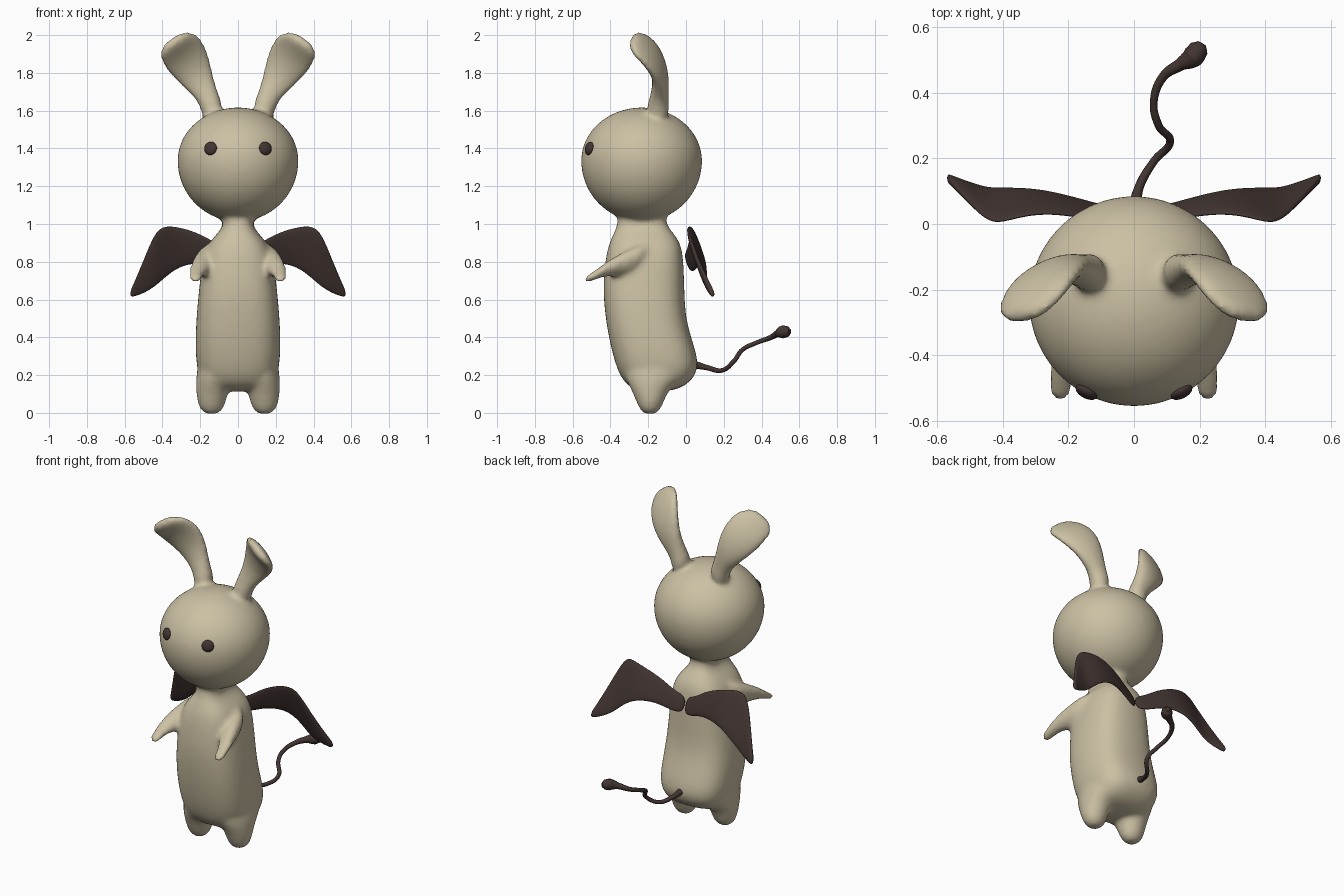
import bpy, bmesh, math
from mathutils import Vector, Matrix

cube = bpy.data.objects.get("Cube")
if cube:
    bpy.data.objects.remove(cube, do_unlink=True)


def material(name, rgb):
    m = bpy.data.materials.new(name)
    m.use_nodes = True
    m.diffuse_color = (*rgb, 1)
    m.node_tree.nodes["Principled BSDF"].inputs["Base Color"].default_value = (*rgb, 1)
    return m


cream = material("cream", (0.60, 0.53, 0.37))
dark_brown = material("dark brown", (0.055, 0.036, 0.032))


def loft(bm, sections, power=2.0, segments=16):
    """Skin closed superellipse sections given as (centre, half axis, half axis)."""
    rings = []
    for c, u, v in sections:
        ring = []
        for i in range(segments):
            a = math.tau * i / segments
            ca, sa = math.cos(a), math.sin(a)
            p = Vector(c)
            p += Vector(u) * math.copysign(abs(ca) ** (2 / power), ca)
            p += Vector(v) * math.copysign(abs(sa) ** (2 / power), sa)
            ring.append(bm.verts.new(p))
        rings.append(ring)
    for a, b in zip(rings, rings[1:]):
        for i in range(segments):
            j = (i + 1) % segments
            bm.faces.new((a[i], a[j], b[j], b[i]))
    bm.faces.new(rings[0][::-1])
    bm.faces.new(rings[-1])


def finish(bm, name, mat):
    bmesh.ops.recalc_face_normals(bm, faces=bm.faces)
    mesh = bpy.data.meshes.new(name)
    for f in bm.faces:
        f.smooth = True
    bm.to_mesh(mesh)
    bm.free()
    mesh.materials.append(mat)
    ob = bpy.data.objects.new(name, mesh)
    bpy.context.collection.objects.link(ob)
    return ob


# Skin: torso, head, legs, arms and ears fused into one soft surface
bm = bmesh.new()

# Torso rings: height, half width, front, back
torso = [(1.08, .10, -.36, -.10), (1.0, .075, -.365, -.105), (.96, .10, -.38, -.07),
         (.9, .16, -.41, -.025), (.82, .19, -.43, -.01), (.66, .21, -.445, -.005),
         (.5, .225, -.43, .0), (.36, .23, -.405, .045), (.25, .225, -.375, .075),
         (.17, .20, -.34, .04), (.11, .16, -.27, -.06)]
loft(bm, [((0, (f + b) / 2, z), (w, 0, 0), (0, (b - f) / 2, 0)) for z, w, f, b in torso], 2.7)

# Head: ball with a flattened crown
head = bmesh.ops.create_uvsphere(bm, u_segments=32, v_segments=20, radius=.323)
for v in head["verts"]:
    if v.co.z > 0:
        v.co.z *= .875
    v.co += Vector((0, -.235, 1.335))

# Legs: height, x, y, half width, half depth
leg = [(.32, .11, -.15, .09, .17), (.2, .125, -.165, .1, .17), (.13, .135, -.19, .09, .105),
       (.06, .14, -.19, .078, .075), (.015, .14, -.19, .062, .055), (-.008, .14, -.19, .03, .03)]
# Arms: centre, half width, half height
arm = [((.12, -.2, .82), .08, .12), ((.165, -.32, .80), .07, .085), ((.21, -.42, .77), .045, .055),
       ((.225, -.49, .725), .038, .036), ((.225, -.54, .705), .03, .024)]
# Ears: centre, half width, half thickness
ear = [((.125, -.15, 1.56), .075, .075), ((.15, -.145, 1.66), .055, .05),
       ((.2, -.13, 1.75), .083, .045), ((.245, -.145, 1.83), .115, .042),
       ((.29, -.19, 1.905), .13, .038), ((.325, -.25, 1.95), .115, .034),
       ((.35, -.295, 1.975), .07, .025)]
for s in (1, -1):
    loft(bm, [((s * x, y, z), (w, 0, 0), (0, d, 0)) for z, x, y, w, d in leg])
    loft(bm, [((s * c[0], c[1], c[2]), (w, 0, 0), (0, h * .4, h * .9)) for c, w, h in arm])
    sections = []
    for i, (c, w, t) in enumerate(ear):
        along = Vector(ear[min(i + 1, len(ear) - 1)][0]) - Vector(ear[max(i - 1, 0)][0])
        across = Vector((.8, -.1, -.6)).normalized()
        normal = along.cross(across).normalized() * t
        across *= w
        sections.append(((s * c[0], c[1], c[2]), (s * across.x, across.y, across.z),
                         (s * normal.x, normal.y, normal.z)))
    loft(bm, sections)

skin = finish(bm, "body", cream)
skin.modifiers.new("round", "SUBSURF").levels = 2
skin.modifiers["round"].render_levels = 2
fuse = skin.modifiers.new("fuse", "REMESH")
fuse.mode = "VOXEL"
fuse.voxel_size = .014
fuse.use_smooth_shade = True
soften = skin.modifiers.new("soften", "SMOOTH")
soften.factor = .5
soften.iterations = 9

# Wings: span, top, bottom, backward offset
wing = [(0, .84, .74, -.06), (.08, .87, .755, -.03), (.15, .925, .785, .0), (.25, .97, .79, .03),
        (.33, .99, .76, .03), (.40, .995, .70, .01), (.445, .95, .66, -.005),
        (.5, .81, .63, .0), (.55, .69, .615, .01), (.57, .645, .615, .015)]
for s, side in ((1, "left"), (-1, "right")):
    bm = bmesh.new()
    sections = []
    for x, top, bottom, back in wing:
        h, z = (top - bottom) / 2, (top + bottom) / 2
        y = (.98 - z) * .36 + back
        sections.append(((s * x, y, z), (0, -.36 * h, h), (0, .013, .005)))
    loft(bm, sections, 2.4, 12)
    ob = finish(bm, "wing_" + side, dark_brown)
    sub = ob.modifiers.new("round", "SUBSURF")
    sub.levels = sub.render_levels = 2

# Eyes: flattened beads lying on the face
for s, side in ((1, "left"), (-1, "right")):
    normal = Vector((s * .145, -.279, .065)).normalized()
    bm = bmesh.new()
    bmesh.ops.create_uvsphere(bm, u_segments=20, v_segments=12, radius=.036)
    turn = normal.to_track_quat("Z", "Y").to_matrix().to_4x4()
    place = Matrix.Translation((s * .145, -.512, 1.4))
    bm.transform(place @ turn @ Matrix.Diagonal((1, 1, .5, 1)))
    finish(bm, "eye_" + side, dark_brown)

# Tail: tapering wavy tube with a bulb at its end; x, y, z, radius
tail = [(0, .03, .26, .022), (.015, .11, .24, .014), (.06, .19, .225, .012), (.11, .25, .27, .012),
        (.075, .30, .335, .012), (.06, .37, .37, .012), (.09, .45, .4, .014),
        (.14, .485, .42, .019), (.18, .51, .428, .034), (.198, .535, .431, .03),
        (.207, .55, .432, .014)]
curve = bpy.data.curves.new("tail", "CURVE")
curve.dimensions = "3D"
curve.bevel_depth = 1
curve.bevel_resolution = 4
curve.use_fill_caps = True
spline = curve.splines.new("BEZIER")
spline.bezier_points.add(len(tail) - 1)
for p, (x, y, z, r) in zip(spline.bezier_points, tail):
    p.co = (x, y, z)
    p.radius = r
    p.handle_left_type = p.handle_right_type = "AUTO"
curve.materials.append(dark_brown)
bpy.context.collection.objects.link(bpy.data.objects.new("tail", curve))
